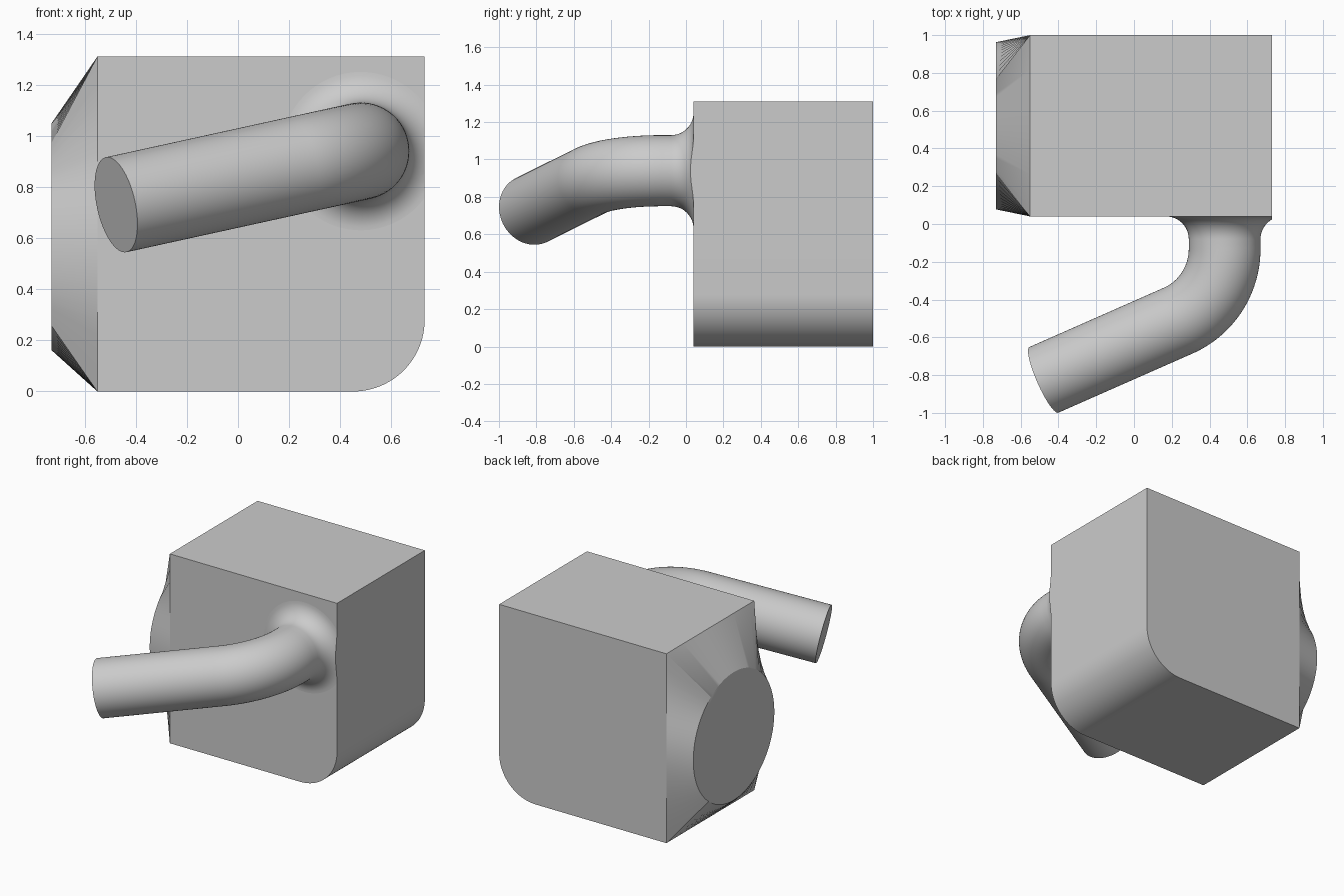
import bpy
import bmesh
from math import sin, cos, tan, pi, atan2, radians
from mathutils import Vector

cube = bpy.data.objects.get("Cube")
if cube:
    bpy.data.objects.remove(cube, do_unlink=True)

grey = bpy.data.materials.new("plain grey")
grey.use_nodes = True
grey.diffuse_color = (0.6, 0.6, 0.6, 1)
grey.node_tree.nodes["Principled BSDF"].inputs["Base Color"].default_value = (0.6, 0.6, 0.6, 1)

LEFT, RIGHT, FRONT, BACK, TOP = -0.55, 0.73, 0.04, 1.0, 1.31


def finish(bm, name):
    bmesh.ops.recalc_face_normals(bm, faces=bm.faces[:])
    mesh = bpy.data.meshes.new(name)
    bm.to_mesh(mesh)
    bm.free()
    mesh.materials.append(grey)
    obj = bpy.data.objects.new(name, mesh)
    bpy.context.collection.objects.link(obj)
    bpy.ops.object.select_all(action='DESELECT')
    obj.select_set(True)
    bpy.context.view_layer.objects.active = obj
    bpy.ops.object.shade_smooth_by_angle(angle=radians(30))
    return obj


def loft(bm, rings, cap_start=True, cap_end=True):
    """Skin closed rings of points with quads."""
    loops = [[bm.verts.new(p) for p in ring] for ring in rings]
    n = len(loops[0])
    for a, b in zip(loops, loops[1:]):
        for i in range(n):
            j = (i + 1) % n
            bm.faces.new((a[i], a[j], b[j], b[i]))
    if cap_start:
        bm.faces.new(loops[0][::-1])
    if cap_end:
        bm.faces.new(loops[-1])


# Block with one rounded lower edge
r = 0.28
profile = [(LEFT, TOP), (LEFT, 0)]
for i in range(25):
    a = -pi / 2 + pi / 2 * i / 24
    profile.append((RIGHT - r + r * cos(a), r + r * sin(a)))
profile.append((RIGHT, TOP))
bm = bmesh.new()
loft(bm, [[(x, y, z) for x, z in profile] for y in (FRONT, BACK)])
finish(bm, "block")

# Side boss blending from the rectangular side to a round face
cy, cz, radius = 0.52, 0.605, 0.443
half, up, down = BACK - cy, TOP - cz, cz
high, low = atan2(up, half), atan2(down, half)
corners = [-low, high, pi - high, pi + low, 2 * pi - low]
angles = []
for a, b in zip(corners, corners[1:]):
    angles += [a + (b - a) * i / 24 for i in range(24)]
outer, inner = [], []
for a in angles:
    c, s = cos(a), sin(a)
    k = min(half / max(abs(c), 1e-6), (up if s > 0 else down) / max(abs(s), 1e-6))
    outer.append((LEFT, cy + k * c, cz + k * s))
    inner.append((-0.73, cy + radius * c, cz + radius * s))
bm = bmesh.new()
loft(bm, [outer, inner], cap_start=False)
finish(bm, "side_boss")

# Bent pipe with a flared root, trimmed flush with the block side
pipe_r, flare, bend_r, bend = 0.19, 0.12, 0.415, radians(66.7)
forward = Vector((0, -1, 0))
side = Vector((-0.977, 0, -0.214)).normalized()
normal = forward.cross(side)
root = Vector((0.48, FRONT, 0.94))


def ring(centre, angle, rad):
    across = side * cos(angle) - forward * sin(angle)
    return [centre + rad * (across * cos(t) + normal * sin(t))
            for t in (2 * pi * i / 64 for i in range(64))]


rings = []
for i in range(13):
    a = pi / 2 * i / 12
    rings.append(ring(root + forward * flare * (1 - cos(a)), 0,
                      pipe_r + flare * (1 - sin(a))))
start = root + forward * 0.17
for i in range(25):
    a = bend * i / 24
    rings.append(ring(start + bend_r * (forward * sin(a) + side * (1 - cos(a))), a, pipe_r))
bend_end = start + bend_r * (forward * sin(bend) + side * (1 - cos(bend)))
direction = forward * cos(bend) + side * sin(bend)
tip = bend_end + direction * ((-0.477 - bend_end.x) / direction.x)
rings.append(ring(tip, bend, pipe_r))
bm = bmesh.new()
loft(bm, rings)
cut = bmesh.ops.bisect_plane(bm, geom=bm.verts[:] + bm.edges[:] + bm.faces[:],
                             plane_co=(RIGHT, 0, 0), plane_no=(1, 0, 0), clear_outer=True)
cut_edges = [e for e in cut["geom_cut"] if isinstance(e, bmesh.types.BMEdge)]
bmesh.ops.holes_fill(bm, edges=cut_edges, sides=0)
finish(bm, "bent_pipe")
